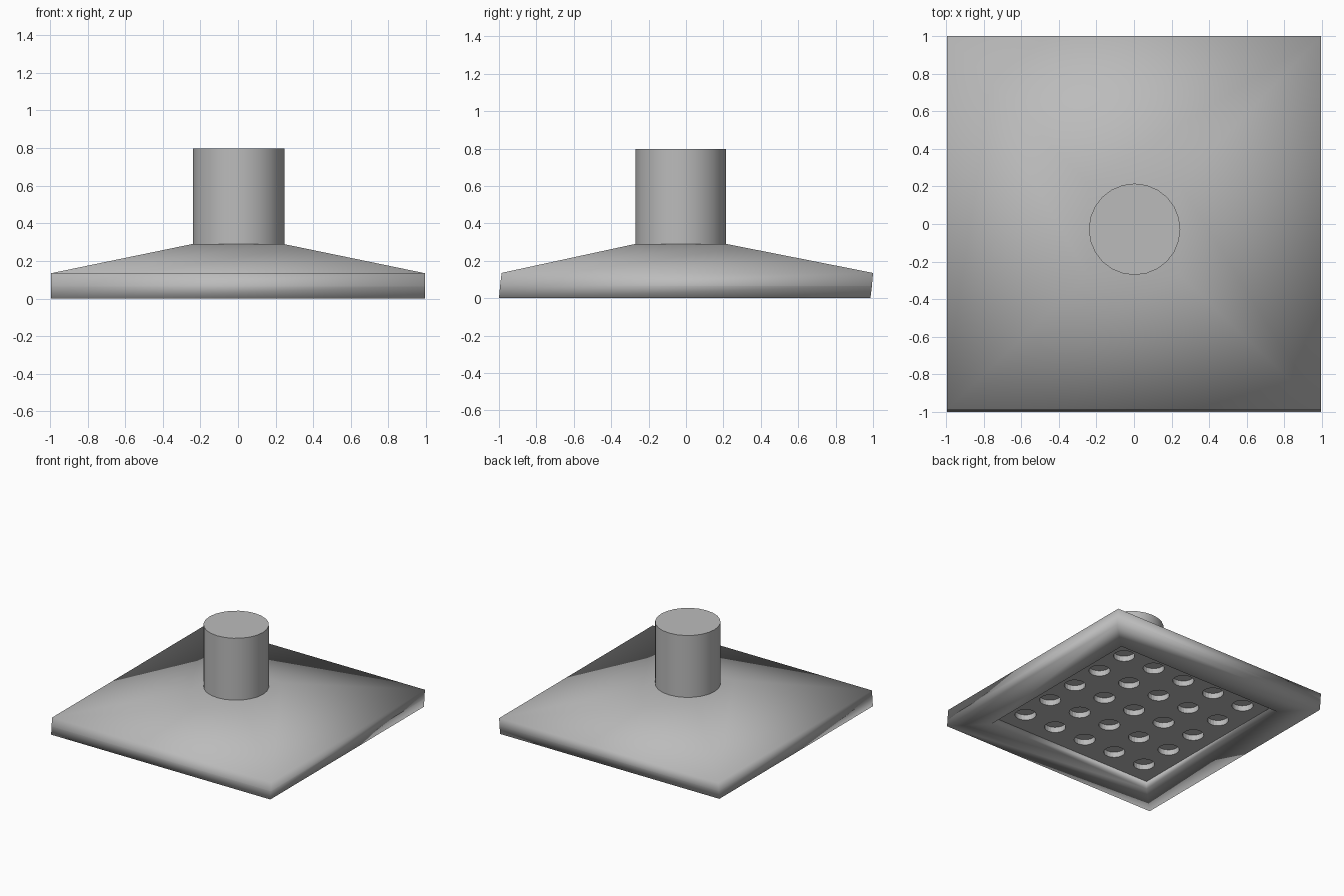
import bpy, bmesh, math

if "Cube" in bpy.data.objects:
    bpy.data.objects.remove(bpy.data.objects["Cube"])

grey = bpy.data.materials.new("brushed_grey")
grey.diffuse_color = (0.5, 0.5, 0.5, 1)
grey.use_nodes = True
grey.node_tree.nodes["Principled BSDF"].inputs["Base Color"].default_value = grey.diffuse_color


def finish(name, bm, smooth=True):
    me = bpy.data.meshes.new(name)
    bm.to_mesh(me)
    bm.free()
    me.materials.append(grey)
    for p in me.polygons:
        p.use_smooth = smooth
    ob = bpy.data.objects.new(name, me)
    bpy.context.collection.objects.link(ob)
    return ob


def square_loft(name, rings, cap=False):
    """Loft square rings given as (half size, centre y, z)."""
    bm = bmesh.new()
    loops = []
    for h, cy, z in rings:
        loops.append([bm.verts.new((sx * h, cy + sy * h, z))
                      for sx, sy in ((-1, -1), (1, -1), (1, 1), (-1, 1))])
    for a, b in zip(loops, loops[1:]):
        for i in range(4):
            j = (i + 1) % 4
            bm.faces.new((a[i], a[j], b[j], b[i]))
    if cap:
        bm.faces.new(loops[-1])
    return finish(name, bm)


def add_cylinder(bm, x, y, z0, z1, r, n):
    res = bmesh.ops.create_cone(bm, cap_ends=True, segments=n,
                                radius1=r, radius2=r, depth=z1 - z0)
    bmesh.ops.translate(bm, verts=res["verts"], vec=(x, y, (z0 + z1) / 2))


SEAM = 0.065

# Sloped upper cover with a small flat top
square_loft("upper_cover", [(0.994, 0.0, SEAM), (0.993, 0.007, 0.135),
                            (0.243, -0.028, 0.29)], cap=True)

# Lower rim surrounding the recessed spray face
square_loft("lower_rim", [(0.76, 0.0, SEAM + 0.004), (0.76, 0.0, 0.0),
                          (0.993, -0.007, 0.0), (0.994, 0.0, SEAM)])

# Round inlet pipe
bm = bmesh.new()
add_cylinder(bm, 0.003, -0.028, 0.28, 0.797, 0.243, 24)
pipe = finish("inlet_pipe", bm)
bpy.context.view_layer.objects.active = pipe
pipe.select_set(True)
bpy.ops.object.shade_smooth_by_angle(angle=math.radians(40))
pipe.select_set(False)

# Recessed spray face
bm = bmesh.new()
bmesh.ops.create_cube(bm, size=1)
bmesh.ops.scale(bm, verts=bm.verts, vec=(1.53, 1.53, 0.06))
bmesh.ops.translate(bm, verts=bm.verts, vec=(0, 0, SEAM + 0.03))
face = finish("spray_face", bm, smooth=False)

# Five by five grid of spray holes
bm = bmesh.new()
for i in range(-2, 3):
    for j in range(-2, 3):
        add_cylinder(bm, i * 0.29, j * 0.288, 0.03, SEAM + 0.045, 0.08, 20)
cutter = finish("hole_cutter", bm, smooth=False)
cutter.hide_render = True
cutter.hide_viewport = True
mod = face.modifiers.new("holes", 'BOOLEAN')
mod.operation = 'DIFFERENCE'
mod.solver = 'EXACT'
mod.object = cutter
